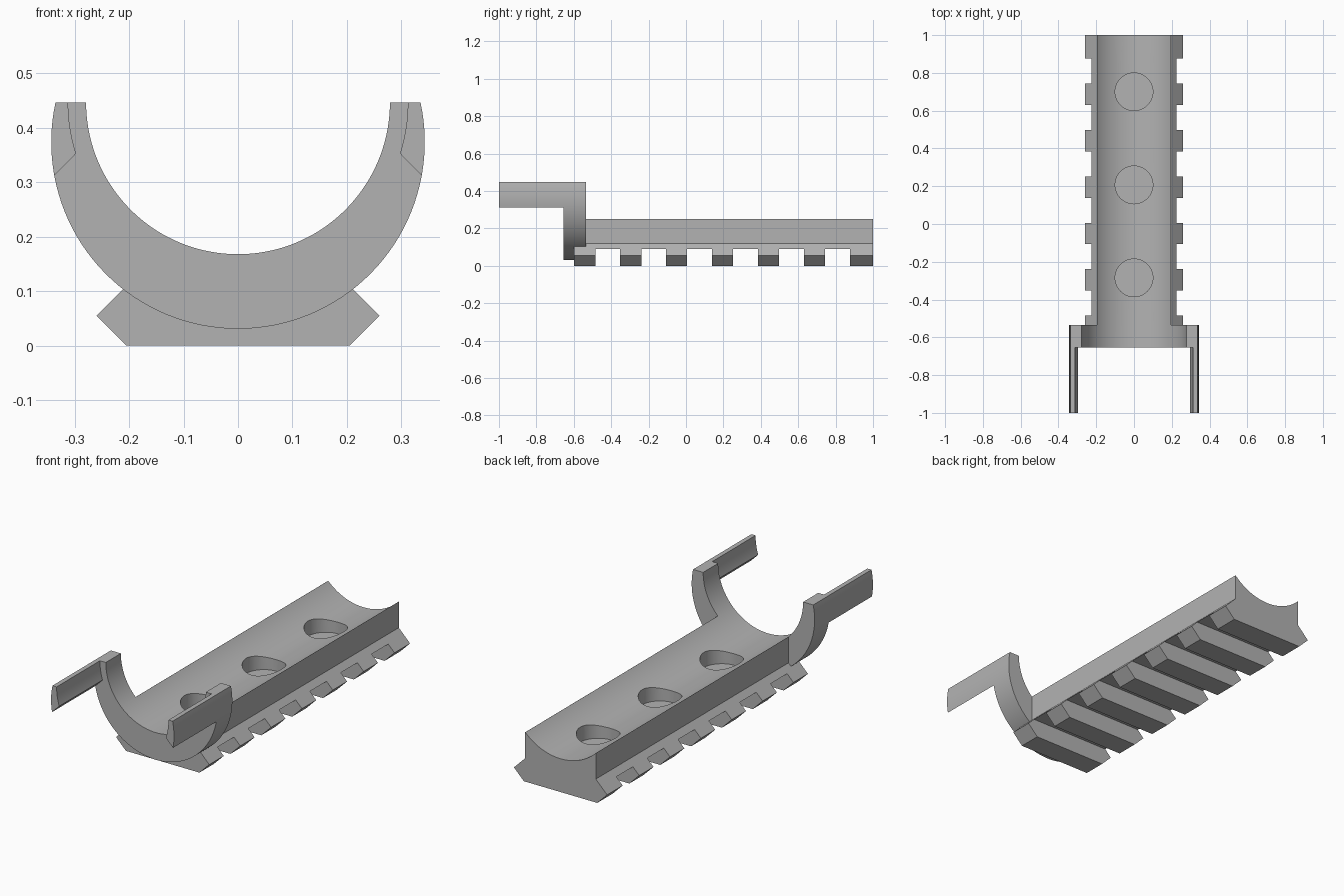
import bpy, bmesh, math

if "Cube" in bpy.data.objects:
    bpy.data.objects.remove(bpy.data.objects["Cube"])

AXIS_Z = 0.447          # trough axis height, also the saddle's cut-off height
BORE = 0.279
GRIP = 0.312            # inner radius of the prongs
FRONT, BACK = -1.0, 1.0

grey = bpy.data.materials.new("plain_grey")
grey.use_nodes = True
grey.diffuse_color = (0.45, 0.45, 0.45, 1)
grey.node_tree.nodes["Principled BSDF"].inputs["Base Color"].default_value = (0.45, 0.45, 0.45, 1)


def arc(cz, r, a0, a1, n):
    """Points of an arc in the XZ plane, angles in radians."""
    return [(r * math.cos(a0 + (a1 - a0) * i / n), cz + r * math.sin(a0 + (a1 - a0) * i / n))
            for i in range(n + 1)]


def mirrored(half):
    """Close a right-hand profile with its mirror image."""
    return half + [(-x, z) for x, z in reversed(half)]


def extrude(name, profile, y0, y1):
    """Extrude an XZ profile along y."""
    bm = bmesh.new()
    face = bm.faces.new([bm.verts.new((x, y0, z)) for x, z in profile])
    out = bmesh.ops.extrude_face_region(bm, geom=[face])["geom"]
    moved = [v for v in out if isinstance(v, bmesh.types.BMVert)]
    bmesh.ops.translate(bm, verts=moved, vec=(0, y1 - y0, 0))
    bmesh.ops.recalc_face_normals(bm, faces=bm.faces)
    mesh = bpy.data.meshes.new(name)
    bm.to_mesh(mesh)
    bm.free()
    mesh.materials.append(grey)
    ob = bpy.data.objects.new(name, mesh)
    bpy.context.collection.objects.link(ob)
    return ob


def combine(target, tool, operation):
    """Apply a boolean and discard the tool."""
    tool.hide_render = True
    mod = target.modifiers.new("boolean", 'BOOLEAN')
    mod.operation, mod.solver, mod.object = operation, 'EXACT', tool
    bpy.context.view_layer.objects.active = target
    bpy.ops.object.modifier_apply(modifier=mod.name)
    bpy.data.objects.remove(tool)


# Saddle: round outer wall, cut flat at the top
outer_z, outer_r = 0.374, 0.343
top = math.asin((AXIS_Z - outer_z) / outer_r)
mount = extrude("rail_mount", arc(outer_z, outer_r, top, -math.pi - top, 72), FRONT, -0.535)

# Front relief, leaving only the two prongs
low = math.asin((0.353 - AXIS_Z) / GRIP)
half = [(0.45, -0.2), (0.45, 0.2), *arc(AXIS_Z, GRIP, low, 0, 12), (GRIP, 0.6)]
combine(mount, extrude("front_relief", mirrored(half), FRONT - 0.1, -0.655), 'DIFFERENCE')

# Dovetail rail body
half = [(0.205, 0), (0.26, 0.055), (0.197, 0.118), (0.197, 0.249)]
combine(mount, extrude("rail_body", mirrored(half), -0.6, BACK), 'UNION')

# Long round trough through saddle and rail
trough = arc(AXIS_Z, BORE, 0, -math.pi, 72) + [(-BORE, 0.6), (BORE, 0.6)]
combine(mount, extrude("trough", trough, FRONT - 0.1, BACK + 0.1), 'DIFFERENCE')

# Cross slots under the rail
for i in range(6):
    y = -0.485 + 0.2458 * i
    slot = [(-0.4, -0.1), (0.4, -0.1), (0.4, 0.09), (-0.4, 0.09)]
    combine(mount, extrude("slot", slot, y, y + 0.132), 'DIFFERENCE')

# Blind round holes in the trough floor
for y in (-0.285, 0.207, 0.7):
    bpy.ops.mesh.primitive_cylinder_add(vertices=48, radius=0.1, depth=0.3, location=(0, y, 0.26))
    hole = bpy.context.object
    hole.data.materials.append(grey)
    combine(mount, hole, 'DIFFERENCE')

# Smooth round walls, sharp edges elsewhere
bpy.ops.object.select_all(action='DESELECT')
mount.select_set(True)
bpy.context.view_layer.objects.active = mount
bpy.ops.object.shade_smooth_by_angle(angle=math.radians(25))
